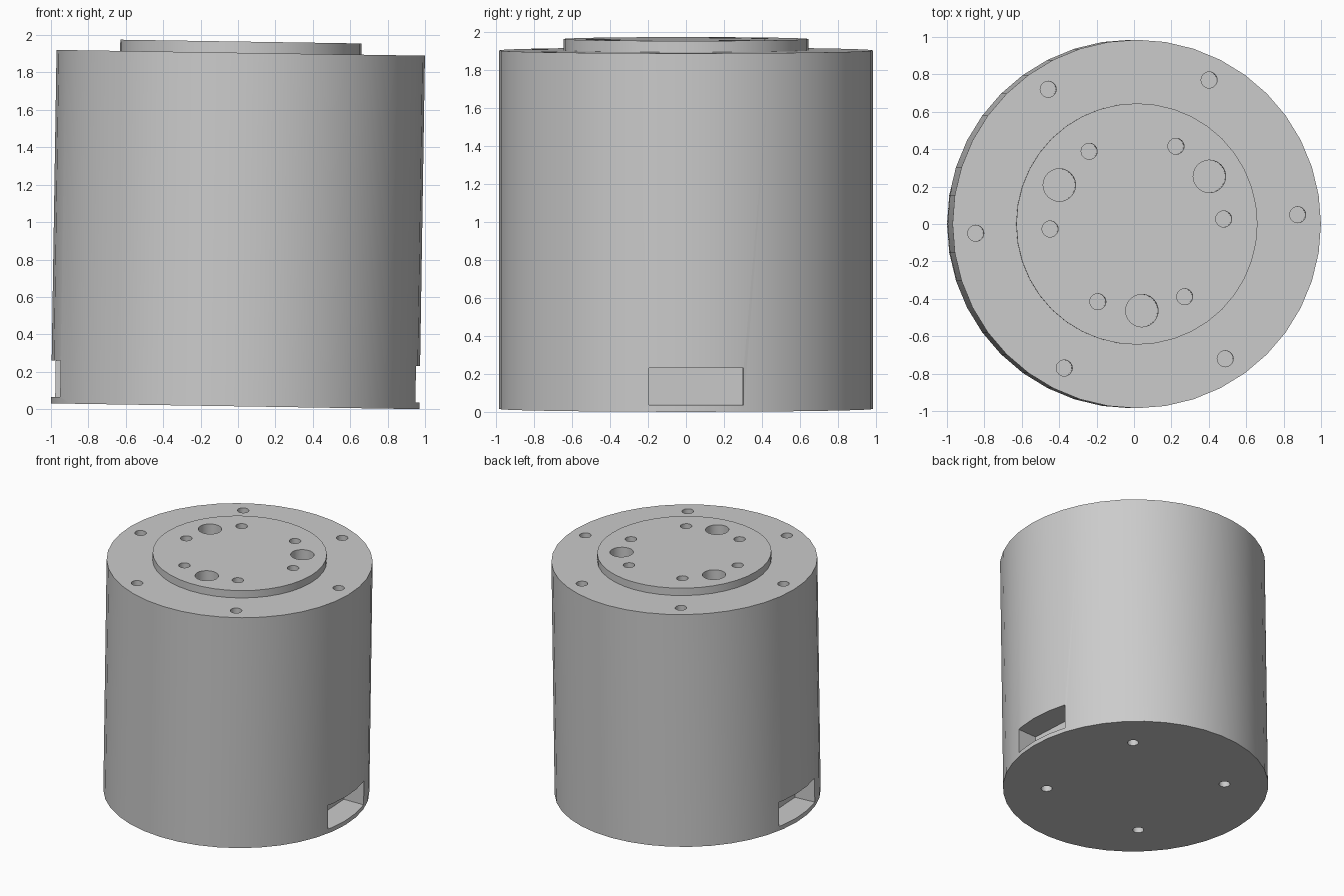
import bpy
import bmesh
from math import cos, sin, radians, pi
from mathutils import Matrix, Vector

cube = bpy.data.objects.get("Cube")
if cube:
    bpy.data.objects.remove(cube, do_unlink=True)

RADIUS, HEIGHT = 0.985, 1.89
FLANGE_RADIUS, FLANGE_HEIGHT = 0.645, 0.06
TURN = radians(3.3)      # turn of the hole pattern about the axis
TILT = 0.0157            # slight lean of the whole unit towards +x
PLACE = Matrix.Translation((-0.015, 0, 0.0155)) @ Matrix.Rotation(TILT, 4, 'Y')

grey = bpy.data.materials.new("plain grey")
grey.use_nodes = True
colour = (0.6, 0.6, 0.6, 1)
grey.diffuse_color = colour
grey.node_tree.nodes["Principled BSDF"].inputs["Base Color"].default_value = colour


def add_cylinder(bm, radius, low, high, x=0, y=0, sides=40):
    spot = Matrix.Translation((x, y, (low + high) / 2))
    bmesh.ops.create_cone(bm, cap_ends=True, segments=sides, radius1=radius,
                          radius2=radius, depth=high - low, matrix=spot)


def add_hole_ring(bm, count, ring, start, radius, low, high):
    for i in range(count):
        angle = TURN + start + 2 * pi * i / count
        add_cylinder(bm, radius, low, high, ring * cos(angle), ring * sin(angle), 24)


def make_object(name, bm):
    mesh = bpy.data.meshes.new(name)
    bm.to_mesh(mesh)
    bm.free()
    mesh.materials.append(grey)
    obj = bpy.data.objects.new(name, mesh)
    bpy.context.collection.objects.link(obj)
    obj.matrix_world = PLACE
    return obj


# Housing and raised output flange
bm = bmesh.new()
add_cylinder(bm, RADIUS, 0, HEIGHT)
housing = make_object("housing", bm)

bm = bmesh.new()
add_cylinder(bm, FLANGE_RADIUS, HEIGHT, HEIGHT + FLANGE_HEIGHT)
flange = make_object("output_flange", bm)

# Cutter: bolt holes in the top, the flange and the base
bm = bmesh.new()
top = HEIGHT + 0.1
add_hole_ring(bm, 6, 0.862, 0, 0.043, HEIGHT - 0.2, top)
add_hole_ring(bm, 6, 0.465, 0, 0.043, HEIGHT - 0.15, top)
add_hole_ring(bm, 3, 0.464, pi / 6, 0.087, HEIGHT - 0.15, top)
add_hole_ring(bm, 4, 0.66, pi / 4, 0.041, -0.1, 0.2)

# Cutter: cable slots on two opposite sides
for side in (0, pi):
    slot = (Matrix.Rotation(TURN + side, 4, 'Z')
            @ Matrix.Translation((0.94, 0, 0.1325))
            @ Matrix.Diagonal(Vector((0.32, 0.5, 0.195, 1))))
    bmesh.ops.create_cube(bm, size=1, matrix=slot)
cutter = make_object("hole_cutter", bm)
cutter.hide_render = True

for obj in (housing, flange):
    cut = obj.modifiers.new("holes", 'BOOLEAN')
    cut.operation = 'DIFFERENCE'
    cut.solver = 'EXACT'
    cut.object = cutter
    bpy.ops.object.select_all(action='DESELECT')
    obj.select_set(True)
    bpy.context.view_layer.objects.active = obj
    bpy.ops.object.modifier_apply(modifier=cut.name)
    bpy.ops.object.shade_smooth_by_angle(angle=radians(30))

bpy.data.objects.remove(cutter, do_unlink=True)
